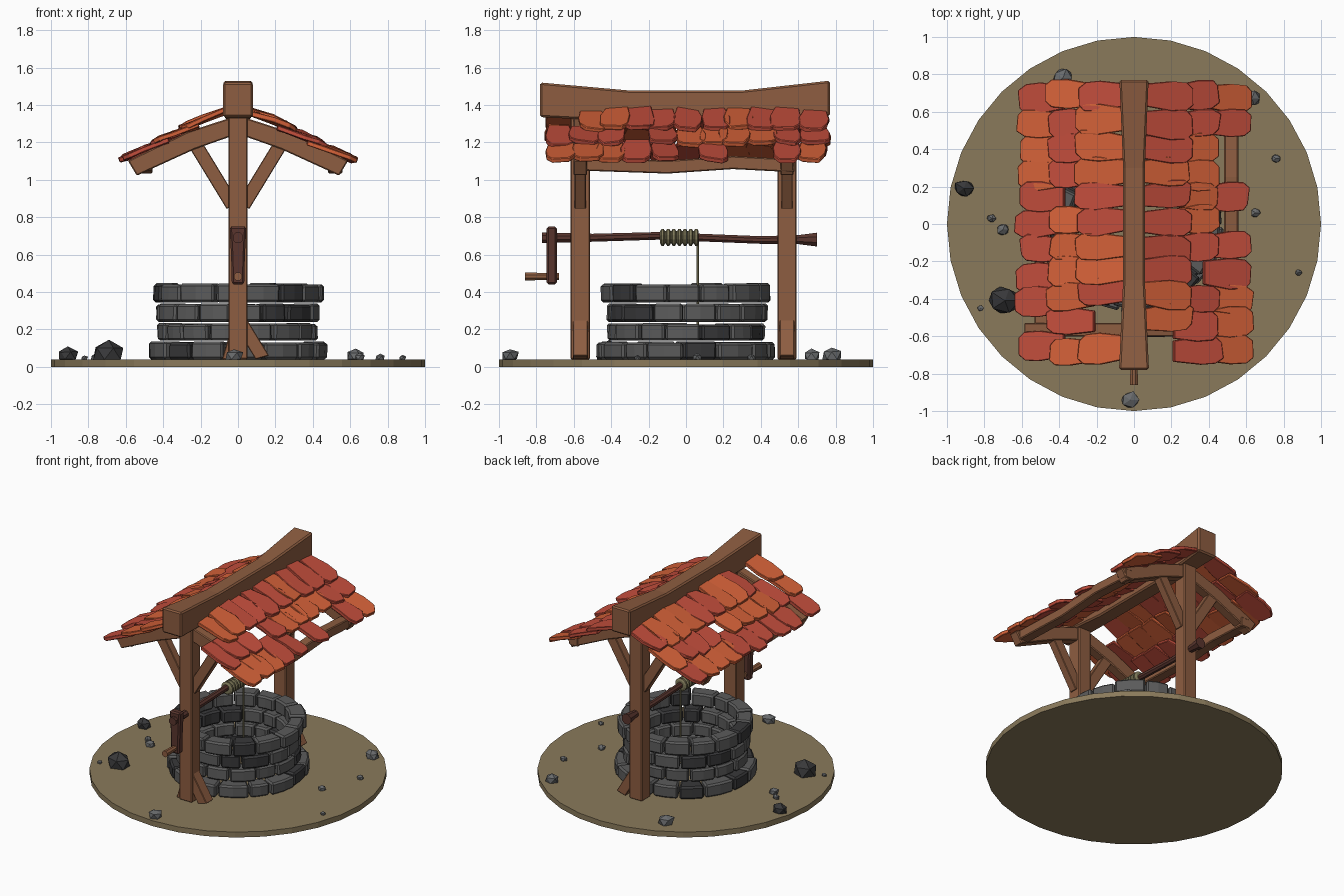
import bpy, bmesh, math, random
from mathutils import Vector as V

if "Cube" in bpy.data.objects:
    bpy.data.objects.remove(bpy.data.objects["Cube"])

random.seed(7)
J = lambda a: random.uniform(-a, a)


def mat(name, r, g, b):
    m = bpy.data.materials.new(name)
    m.diffuse_color = (r, g, b, 1)
    m.use_nodes = True
    m.node_tree.nodes["Principled BSDF"].inputs["Base Color"].default_value = m.diffuse_color
    return m


EARTH = mat("earth", .255, .195, .105)
STONE = mat("grey stone", .105, .105, .105)
DARK = mat("dark stone", .04, .04, .042)
PEBBLE = mat("pebble grey", .14, .145, .15)
WOOD = mat("brown wood", .27, .11, .052)
DARKWOOD = mat("dark wood", .10, .036, .027)
ROPE = mat("rope", .21, .19, .10)
RED = mat("red tile", .54, .075, .045)
ORANGE = mat("orange tile", .66, .12, .04)


def loft(bm, rings, mi=0):
    """Skin a list of equal-length point rings and cap both ends."""
    vs = [[bm.verts.new(p) for p in r] for r in rings]
    n = len(vs[0])
    faces = [bm.faces.new(vs[0][::-1]), bm.faces.new(vs[-1])]
    for a, b in zip(vs, vs[1:]):
        for i in range(n):
            j = (i + 1) % n
            faces.append(bm.faces.new((a[i], a[j], b[j], b[i])))
    for f in faces:
        f.material_index = mi


def finish(name, bm, mats, bevel=0):
    bmesh.ops.recalc_face_normals(bm, faces=bm.faces)
    me = bpy.data.meshes.new(name)
    bm.to_mesh(me)
    bm.free()
    for m in mats:
        me.materials.append(m)
    ob = bpy.data.objects.new(name, me)
    bpy.context.collection.objects.link(ob)
    if bevel:
        md = ob.modifiers.new("bevel", 'BEVEL')
        md.width, md.segments, md.limit_method = bevel, 1, 'ANGLE'
    return ob


def part(name, rings, m, bevel=0):
    bm = bmesh.new()
    loft(bm, rings)
    return finish(name, bm, [m], bevel)


def rect(c, u, v):
    c, u, v = V(c), V(u), V(v)
    return [c - u - v, c + u - v, c + u + v, c - u + v]


def circ(y, z, r, n=8, x=0):
    return [V((x + r * math.cos(2 * math.pi * (i + .5) / n), y,
               z + r * math.sin(2 * math.pi * (i + .5) / n))) for i in range(n)]


# ground disc
part("ground_disc", [[V((math.cos(k * math.pi / 16), math.sin(k * math.pi / 16), z))
                      for k in range(32)] for z in (0, .04)], EARTH)

# well wall: four courses of bevelled stone blocks
courses = [(.04, .132, .36, .475), (.14, .23, .31, .42), (.24, .335, .32, .43), (.345, .443, .35, .455)]
for c, (z0, z1, ri, ro) in enumerate(courses):
    bm = bmesh.new()
    n = 15
    cuts = [2 * math.pi * (i + .5 * (c % 2) + J(.17)) / n for i in range(n)]
    cuts.append(cuts[0] + 2 * math.pi)
    for a0, a1 in zip(cuts, cuts[1:]):
        o, d, t = ro + J(.01), ri + J(.008), J(.004)
        rings = []
        for a in (a0 + .012, (a0 + a1) / 2, a1 - .012):
            e = V((math.cos(a), math.sin(a), 0))
            rings.append([e * d + V((0, 0, z0)), e * o + V((0, 0, z0)),
                          e * (o + J(.006)) + V((0, 0, z1 + t)), e * d + V((0, 0, z1 + t))])
        loft(bm, rings, 1 if random.random() < .15 else 0)
    finish("wall_course_%d" % (c + 1), bm, [STONE, DARK], .012)

# posts, rafters, braces and feet at both ends
for end, y in (("front", -.565), ("back", .54)):
    part(end + "_post", [rect((0, y, z), (.052, 0, 0), (0, .052, 0)) for z in (.04, .7, 1.36)], WOOD, .006)
    for side, s in (("left", -1), ("right", 1)):
        part(f"{end}_{side}_rafter",
             [rect((s * x, y, z), (0, .036, 0), (s * nx, 0, nz)) for x, z, nx, nz in
              ((0, 1.295, 0, .05), (.25, 1.21, .02, .046), (.565, 1.062, .024, .04))], WOOD, .006)
        part(f"{end}_{side}_brace",
             [rect((s * .03, y, .865), (0, .03, 0), (s * .03, 0, -.022)),
              rect((s * .225, y, 1.185), (0, .03, 0), (s * .03, 0, -.022))], WOOD, .004)
    part(end + "_foot", [rect((.02, y, .23), (0, .04, 0), (.03, 0, .02)),
                         rect((.13, y, .05), (0, .04, 0), (.036, 0, .01))], WOOD, .004)
part("front_left_foot", [rect((-.03, -.565, .16), (0, .035, 0), (.02, 0, 0)),
                         rect((-.06, -.565, .04), (0, .035, 0), (.025, 0, 0))], WOOD, .004)

# sagging ridge beam
part("ridge_beam", [rect((0, y, (a + b) / 2), (w, 0, 0), (0, 0, (b - a) / 2)) for y, w, a, b in
                    ((-.78, .08, 1.335, 1.52), (-.3, .058, 1.31, 1.477),
                     (.3, .058, 1.31, 1.477), (.77, .078, 1.34, 1.53))], WOOD, .01)

# eave beams
for side, x in (("left", -.495), ("right", .52)):
    part(side + "_eave_beam", [rect((x, y, z), (.038, 0, 0), (0, 0, .035)) for y, z in
                               ((-.59, 1.085), (-.1, 1.068), (.25, 1.092), (.58, 1.075))], WOOD, .006)

# roof tiles: (upper x, z, lower x, z) of each row, and the tile centres along y
rows = [(.05, 1.372, .305, 1.272), (.21, 1.285, .46, 1.188), (.37, 1.202, .62, 1.108)]
layout = {
    "right": [(.69, .54, .41, .28, .15, .01, -.13, -.25, -.37, -.51),
              (.68, .53, .4, .26, .15, .02, -.13, -.4, -.55, -.68),
              (.68, .54, .14, -.12, -.26, -.4, -.53, -.67)],
    "left": [(.69, .56, .41, .28, .15, .02, -.12, -.24, -.36, -.66),
             (.69, .55, .41, .28, .02, -.12, -.25, -.38, -.52, -.68),
             (.68, .53, .39, .26, .14, .01, -.14, -.28, -.41, -.65)]}
shape = [(0, -.4), (.55, -.53), (.86, -.5), (1, -.3), (1, .3), (.86, .5), (.55, .53), (0, .4)]
for side, s in (("left", -1), ("right", 1)):
    for r, (xa, za, xb, zb) in enumerate(rows):
        bm = bmesh.new()
        for y in layout[side][r]:
            w, L, lift, yaw = .15 + J(.012), 1 + J(.06), J(.007), J(.02)
            nrm = V((s * (za - zb), 0, xb - xa)).normalized() * .013
            out = []
            for k, (a, b) in enumerate(shape):
                t = a * L + (J(.025) if a else 0)
                bulge = .008 * math.sin(math.pi * a) + .5 * J(.008)
                out.append(V((s * (xa + (xb - xa) * t), y + b * w + yaw * a,
                              za + (zb - za) * t + bulge + lift * a + J(.05) * b * .5)))
            loft(bm, [[p - nrm for p in out], [p + nrm for p in out]], random.randint(0, 1))
        finish(f"{side}_tile_row_{r + 1}", bm, [RED, ORANGE], .004)

# windlass axle, rope coil and hanging rope
part("axle", [circ(y, z, r) for y, z, r in
              ((-.77, .69, .03), (-.5, .69, .023), (-.15, .70, .022), (.1, .69, .022),
               (.4, .678, .022), (.6, .68, .026), (.7, .68, .04))], DARKWOOD)
coil = []
for k in range(7):
    y = -.14 + k * .03
    coil += [circ(y + .002, .692, .034, 12), circ(y + .009, .692, .047, 12),
             circ(y + .021, .692, .047, 12), circ(y + .028, .692, .034, 12)]
part("rope_coil", coil, ROPE)
part("hanging_rope", [[V((.008 * math.cos(k * math.pi / 3), .063 + .008 * math.sin(k * math.pi / 3), z))
                       for k in range(6)] for z in (.15, .69)], ROPE)

# crank arm and handle
part("crank_arm", [rect((0, -.718, z), (w, 0, 0), (0, .027, 0)) for z, w in
                   ((.44, .033), (.6, .037), (.75, .045))], DARKWOOD, .01)
part("crank_handle", [circ(y, .483, r) for y, r in ((-.86, .024), (-.76, .02), (-.68, .02))], WOOD)

# scattered rocks: x, y, radius, dark or not
for k, (x, y, r, d) in enumerate([
        (-.38, .78, .06, 0), (.63, .67, .052, 0), (.76, .35, .025, 0), (.65, .06, .028, 0),
        (.88, -.26, .02, 0), (-.91, .19, .056, 1), (-.76, .03, .026, 0), (-.7, -.03, .036, 0),
        (-.69, -.41, .085, 1), (-.82, -.45, .018, 0), (-.02, -.94, .052, 0)]):
    bm = bmesh.new()
    bmesh.ops.create_icosphere(bm, subdivisions=1, radius=1)
    for v in bm.verts:
        q = v.co * (1 + J(.16))
        v.co = (x + q.x * r, y + q.y * r * .9, max(.035, .04 + r * .35 + q.z * r * .8))
    finish("rock_%d" % (k + 1), bm, [DARK if d else PEBBLE])
